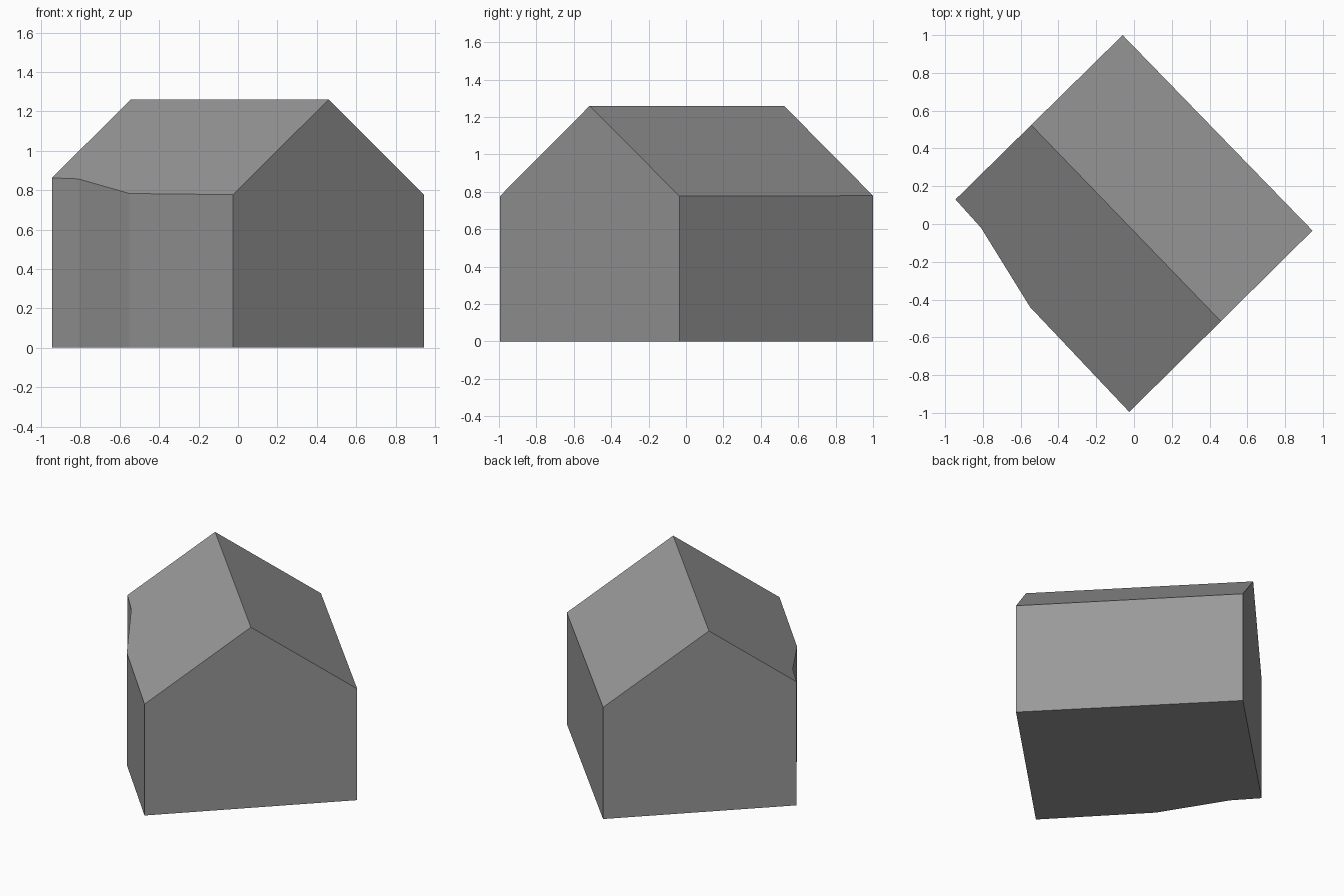
import bpy
import bmesh
from mathutils import Vector

cube = bpy.data.objects.get("Cube")
if cube:
    bpy.data.objects.remove(cube, do_unlink=True)

# Single grey used on the whole building
grey = bpy.data.materials.new("plain grey")
grey.use_nodes = True
colour = (0.32, 0.32, 0.32, 1.0)
grey.diffuse_color = colour
grey.node_tree.nodes["Principled BSDF"].inputs["Base Color"].default_value = colour

# Footprint, turned to the axes, with one long wall stepping in
footprint = [(-0.025, -0.995), (0.945, -0.035), (-0.06, 1.0),
             (-0.945, 0.13), (-0.81, -0.02), (-0.55, -0.44)]
ridge_start = Vector((0.46, -0.515, 1.26))
ridge_end = Vector((-0.545, 0.525, 1.26))
eaves = [Vector((-0.025, -0.995, 0.777)), Vector((0.945, -0.035, 0.777))]

# Walls: footprint raised above the ridge
bm = bmesh.new()
base = bm.faces.new([bm.verts.new((x, y, 0)) for x, y in footprint])
raised = bmesh.ops.extrude_face_region(bm, geom=[base], use_keep_orig=True)
top = [v for v in raised["geom"] if isinstance(v, bmesh.types.BMVert)]
bmesh.ops.translate(bm, verts=top, vec=(0, 0, 1.6))

# Roof: one sloping cut on each side of the ridge, then capped
for eave in eaves:
    normal = (ridge_end - ridge_start).cross(eave - ridge_start).normalized()
    if normal.z < 0:
        normal.negate()
    geom = bm.verts[:] + bm.edges[:] + bm.faces[:]
    cut = bmesh.ops.bisect_plane(bm, geom=geom, dist=1e-5, plane_co=ridge_start,
                                 plane_no=normal, clear_outer=True)
    rim = [e for e in cut["geom_cut"] if isinstance(e, bmesh.types.BMEdge)]
    bmesh.ops.contextual_create(bm, geom=rim)
bmesh.ops.recalc_face_normals(bm, faces=bm.faces[:])

mesh = bpy.data.meshes.new("gabled_house")
bm.to_mesh(mesh)
bm.free()
mesh.materials.append(grey)
house = bpy.data.objects.new("gabled_house", mesh)
bpy.context.collection.objects.link(house)
